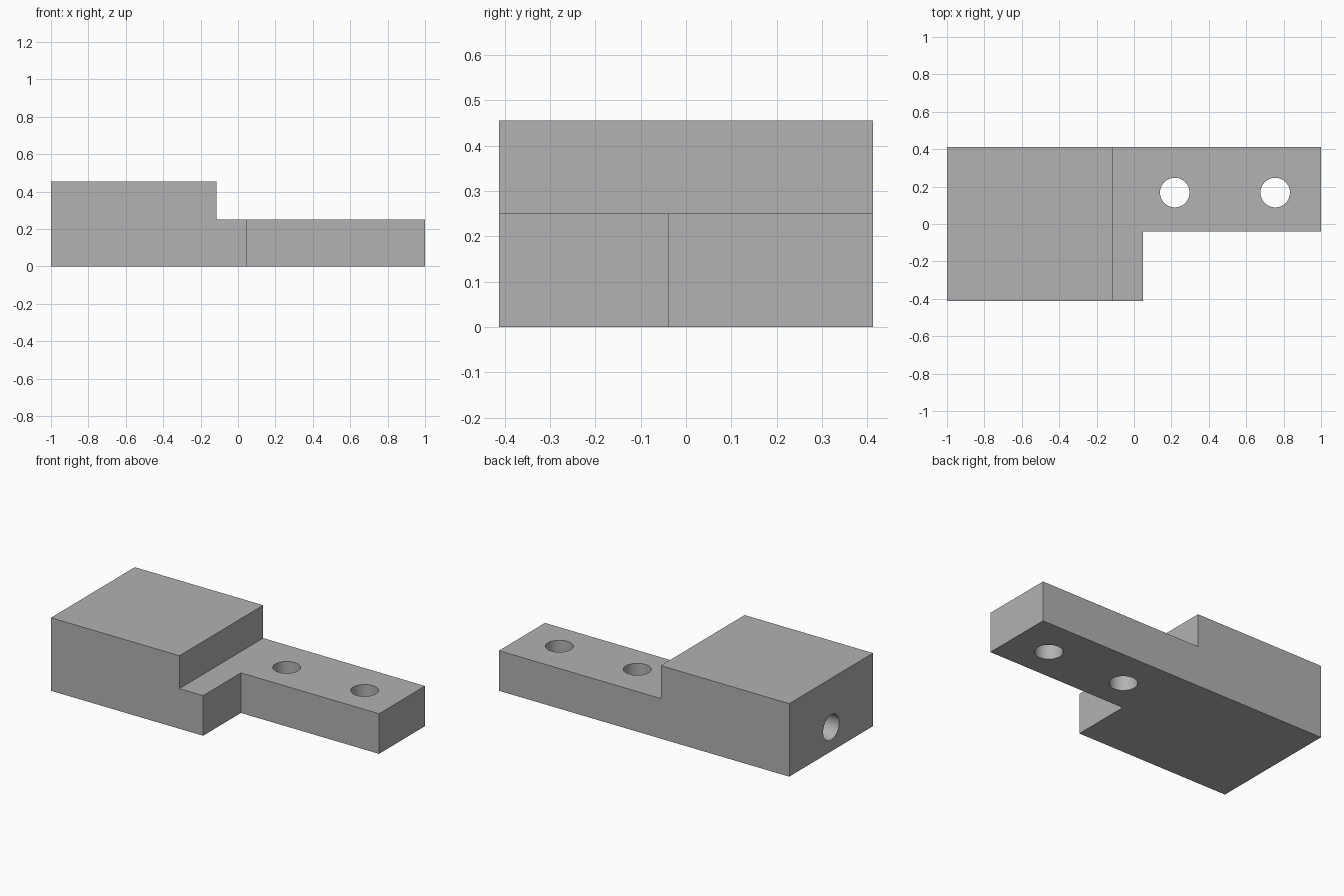
import bpy
import bmesh
from math import pi
from mathutils import Matrix, Vector

old = bpy.data.objects.get("Cube")
if old:
    bpy.data.objects.remove(old, do_unlink=True)

HALF_Y = 0.412
TOP, STEP = 0.455, 0.25
STEP_X, NOTCH_X, NOTCH_Y = -0.115, 0.048, -0.04
HOLE_R = 0.079

grey = bpy.data.materials.new("plain_grey")
grey.use_nodes = True
colour = (0.445, 0.445, 0.445, 1)
grey.diffuse_color = colour
grey.node_tree.nodes["Principled BSDF"].inputs["Base Color"].default_value = colour


def make_object(name, bm):
    bmesh.ops.recalc_face_normals(bm, faces=bm.faces)
    mesh = bpy.data.meshes.new(name)
    bm.to_mesh(mesh)
    bm.free()
    mesh.materials.append(grey)
    obj = bpy.data.objects.new(name, mesh)
    bpy.context.collection.objects.link(obj)
    return obj


def box_cutter(name, low, high):
    low, high = Vector(low), Vector(high)
    bm = bmesh.new()
    bmesh.ops.create_cube(bm, size=1, matrix=Matrix.Translation((low + high) / 2)
                          @ Matrix.Diagonal((*(high - low), 1)))
    return make_object(name, bm)


def hole_cutter(name, centre, length, axis):
    turn = Matrix.Rotation(pi / 2, 4, "Y") if axis == "X" else Matrix()
    bm = bmesh.new()
    bmesh.ops.create_cone(bm, cap_ends=True, segments=48, radius1=HOLE_R, radius2=HOLE_R,
                          depth=length, matrix=Matrix.Translation(centre) @ turn)
    return make_object(name, bm)


# Stepped block: side profile extruded across the width
profile = [(-1, 0), (1, 0), (1, STEP), (STEP_X, STEP), (STEP_X, TOP), (-1, TOP)]
bm = bmesh.new()
side = bm.faces.new([bm.verts.new((x, -HALF_Y, z)) for x, z in profile])
extruded = bmesh.ops.extrude_face_region(bm, geom=[side])["geom"]
bmesh.ops.translate(bm, vec=(0, 2 * HALF_Y, 0),
                    verts=[g for g in extruded if isinstance(g, bmesh.types.BMVert)])
block = make_object("stepped_block", bm)

# Corner notch, two through holes in the arm, blind hole in the end
cutters = [
    box_cutter("notch_cutter", (NOTCH_X, -1, -0.5), (1.5, NOTCH_Y, 1)),
    hole_cutter("inner_hole_cutter", (0.218, 0.168, 0.1), 1, "Z"),
    hole_cutter("outer_hole_cutter", (0.755, 0.168, 0.1), 1, "Z"),
    hole_cutter("end_hole_cutter", (-1, 0, 0.15), 1, "X"),
]
bpy.ops.object.select_all(action="DESELECT")
bpy.context.view_layer.objects.active = block
block.select_set(True)
for cutter in cutters:
    cutter.hide_render = True
    cut = block.modifiers.new(cutter.name, "BOOLEAN")
    cut.operation = "DIFFERENCE"
    cut.solver = "EXACT"
    cut.object = cutter
    bpy.ops.object.modifier_apply(modifier=cut.name)
    bpy.data.objects.remove(cutter, do_unlink=True)

# Smooth hole walls, crisp edges
bpy.ops.object.shade_smooth_by_angle(angle=pi / 6)
